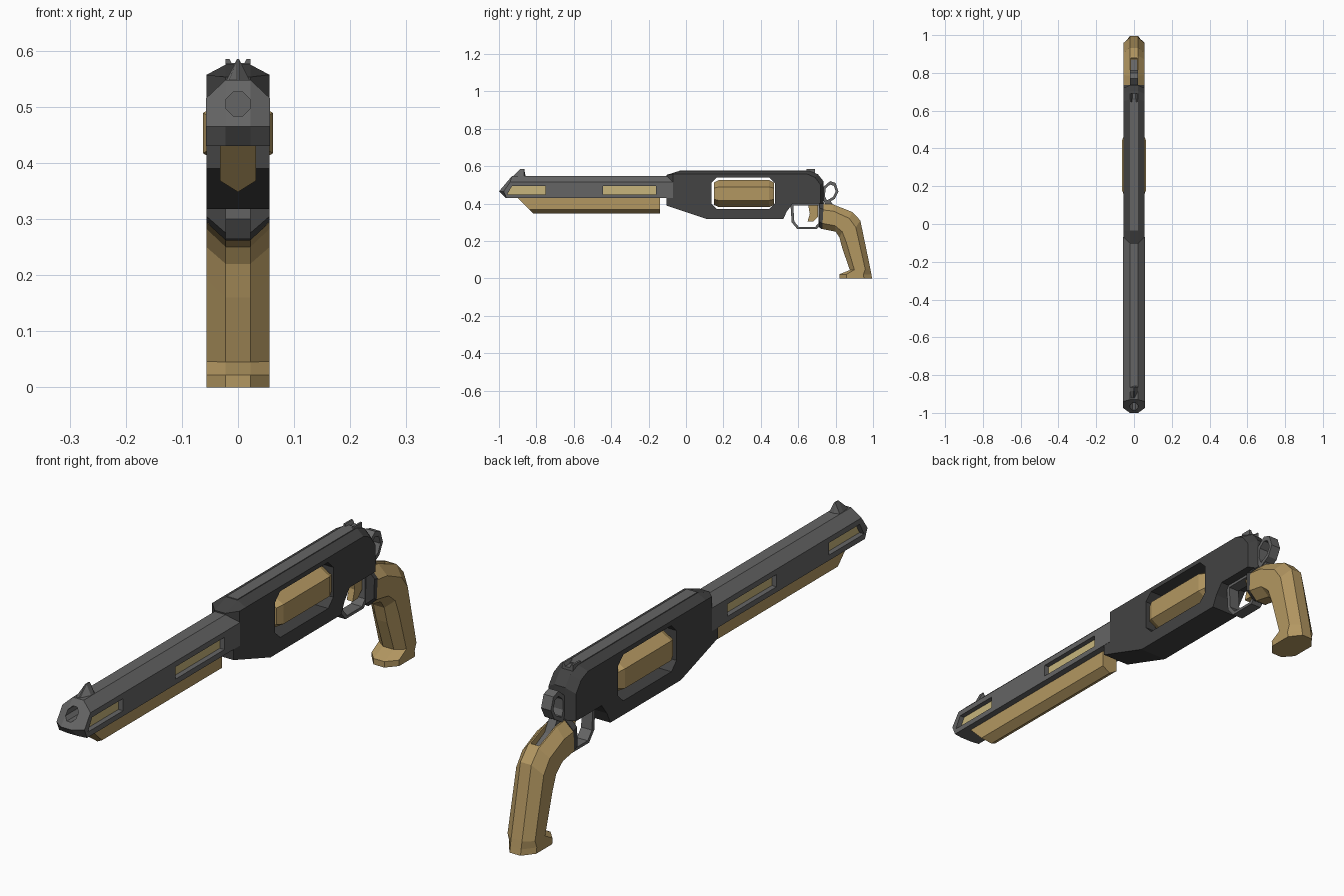
import bpy, bmesh, math

if "Cube" in bpy.data.objects:
    bpy.data.objects.remove(bpy.data.objects["Cube"])


def material(name, r, g, b):
    m = bpy.data.materials.new(name)
    m.use_nodes = True
    m.diffuse_color = (r, g, b, 1)
    m.node_tree.nodes["Principled BSDF"].inputs["Base Color"].default_value = (r, g, b, 1)
    return m


STEEL = material("mid_grey_steel", .13, .13, .13)
DARK = material("dark_grey_steel", .056, .056, .056)
TAN = material("tan", .45, .31, .12)
PALE = material("pale_gold", .57, .46, .2)


def skin(name, rings, mat, closed=False):
    """Join matching rings of points into a solid, or into a closed loop."""
    bm = bmesh.new()
    loops = [[bm.verts.new(p) for p in ring] for ring in rings]
    pairs = list(zip(loops, loops[1:]))
    if closed:
        pairs.append((loops[-1], loops[0]))
    else:
        bm.faces.new(loops[0])
        bm.faces.new(loops[-1])
    for a, b in pairs:
        for i in range(len(a)):
            j = (i + 1) % len(a)
            bm.faces.new((a[i], a[j], b[j], b[i]))
    bmesh.ops.recalc_face_normals(bm, faces=bm.faces)
    mesh = bpy.data.meshes.new(name)
    bm.to_mesh(mesh)
    bm.free()
    mesh.materials.append(mat)
    ob = bpy.data.objects.new(name, mesh)
    bpy.context.collection.objects.link(ob)
    return ob


def slab(name, layers, mat):
    """Side outlines (y, z) placed at given x positions."""
    return skin(name, [[(x, y, z) for y, z in pts] for x, pts in layers], mat)


def plate(name, half, pts, mat):
    return slab(name, [(-half, pts), (half, pts)], mat)


def ridged(name, side, middle, mat, wide=.056, narrow=.022):
    return slab(name, [(-wide, side), (-narrow, middle), (narrow, middle), (wide, side)], mat)


def limb(name, stations, mat):
    """Eight-sided section swept between front and back outline points."""
    section = [(-.022, 0), (.022, 0), (.056, .22), (.056, .75),
               (.022, 1), (-.022, 1), (-.056, .75), (-.056, .22)]
    rings = [[(x, y0 + (y1 - y0) * t, z0 + (z1 - z0) * t) for x, t in section]
             for y0, z0, y1, z1 in stations]
    return skin(name, rings, mat)


def loop(name, half, pts, scale, mat):
    """Flat ring with a hole, made from its outer outline."""
    cy = sum(p[0] for p in pts) / len(pts)
    cz = sum(p[1] for p in pts) / len(pts)
    inner = [(cy + (y - cy) * scale, cz + (z - cz) * scale) for y, z in pts]
    rings = [[(x, y, z) for y, z in outline]
             for x, outline in ((-half, pts), (half, pts), (half, inner), (-half, inner))]
    return skin(name, rings, mat, closed=True)


def circle(y, z, radius, sides, turn=0):
    return [(radius * math.sin(2 * math.pi * i / sides + turn), y,
             z + radius * math.cos(2 * math.pi * i / sides + turn)) for i in range(sides)]


def cut(target, cutter):
    mod = target.modifiers.new("cut", 'BOOLEAN')
    mod.object = cutter
    mod.solver = 'EXACT'
    cutter.hide_render = True
    cutter.hide_viewport = True
    cutter.display_type = 'WIRE'


# Barrel with slanted muzzle
barrel = ridged("barrel",
                [(-.96, .43), (-.975, .465), (-.94, .515), (-.07, .515), (-.07, .43)],
                [(-.965, .43), (-1, .465), (-.93, .548), (-.07, .548), (-.07, .43)],
                STEEL, wide=.057)
cut(barrel, skin("bore_cutter", [circle(-1.05, .505, .023, 8, math.pi / 8),
                                 circle(-.88, .505, .023, 8, math.pi / 8)], STEEL))

# Side slots with pale floors
slots = {"front": [(-.955, .45), (-.93, .495), (-.75, .495), (-.75, .45)],
         "rear": [(-.445, .45), (-.445, .495), (-.16, .495), (-.16, .45)]}
for place, pts in slots.items():
    for side, s in (("left", 1), ("right", -1)):
        tag = f"{place}_{side}"
        cut(barrel, slab(f"slot_cutter_{tag}", [(s * .036, pts), (s * .08, pts)], STEEL))
        slab(f"slot_floor_{tag}", [(s * .033, pts), (s * .038, pts)], PALE)

# Front sight
low = [(-.94, .53), (-.885, .545), (-.865, .545), (-.855, .53)]
high = [(-.94, .53), (-.885, .585), (-.865, .585), (-.855, .53)]
slab("front_sight", [(-.022, low), (-.002, high), (.002, high), (.022, low)], STEEL)

# Fore-end under the barrel, pointed keel and sloped nose
keel = [(-.032, .435), (.032, .435), (.032, .368), (0, .348), (-.032, .368)]
skin("fore_end", [[(x, -.905 + (.435 - z), z) for x, z in keel],
                  [(x, -.14, z) for x, z in keel]], TAN)

# Receiver body
bottom = [(-.105, .43), (-.105, .39), (.11, .318), (.52, .318), (.54, .36), (.57, .40)]
receiver = ridged("receiver",
                  bottom + [(.72, .40), (.72, .50), (.69, .54), (.65, .557),
                            (-.035, .557), (-.07, .557), (-.07, .44)],
                  bottom + [(.735, .40), (.735, .52), (.705, .557), (.66, .575),
                            (-.035, .575), (-.105, .553), (-.105, .44)],
                  DARK)
cut(receiver, plate("window_cutter", .1,
                    [(.135, .40), (.165, .37), (.445, .37), (.475, .40),
                     (.475, .51), (.445, .54), (.165, .54), (.135, .51)], DARK))
plate("top_rib", .022, [(-.035, .57), (.66, .57), (.66, .578), (-.035, .578)], STEEL)
limb("receiver_tang", [(.71, .275, .715, .41), (.728, .262, .737, .405)], DARK)

# Six-sided drum in the receiver window
skin("drum", [circle(y, .453, r, 6) for y, r in
              ((.15, .06), (.175, .072), (.445, .072), (.47, .06))], TAN)

# Rear sight with two prongs
prongs = [(-.022, .56), (.022, .56), (.022, .585), (.015, .585), (.009, .573),
          (-.009, .573), (-.015, .585), (-.022, .585)]
skin("rear_sight", [[(x, y, z) for x, z in prongs] for y in (.645, .69)], STEEL)

# Trigger and guard
loop("trigger_guard", .022, [(.558, .405), (.565, .30), (.595, .264), (.70, .264),
                             (.722, .29), (.722, .405)], .82, STEEL)
plate("trigger", .012, [(.65, .41), (.662, .345), (.65, .305), (.68, .305),
                        (.705, .33), (.705, .41)], TAN)

# Hammer loop and strut
loop("hammer_loop", .02, [(.735, .49), (.77, .52), (.80, .51), (.815, .465),
                          (.795, .425), (.745, .395), (.73, .43)], .68, STEEL)
plate("hammer_strut", .016, [(.74, .42), (.77, .42), (.80, .37), (.87, .335), (.77, .33)], STEEL)

# Grip with flared foot and top slot
grip = limb("grip", [(.725, .265, .735, .40), (.80, .25, .785, .396), (.82, .22, .89, .355),
                     (.836, .16, .932, .31), (.876, .045, .986, .05),
                     (.82, .022, .991, .022), (.82, 0, .995, 0)], TAN)
cut(grip, plate("grip_slot_cutter", .017,
                [(.775, .44), (.885, .41), (.875, .32), (.765, .34)], TAN))
